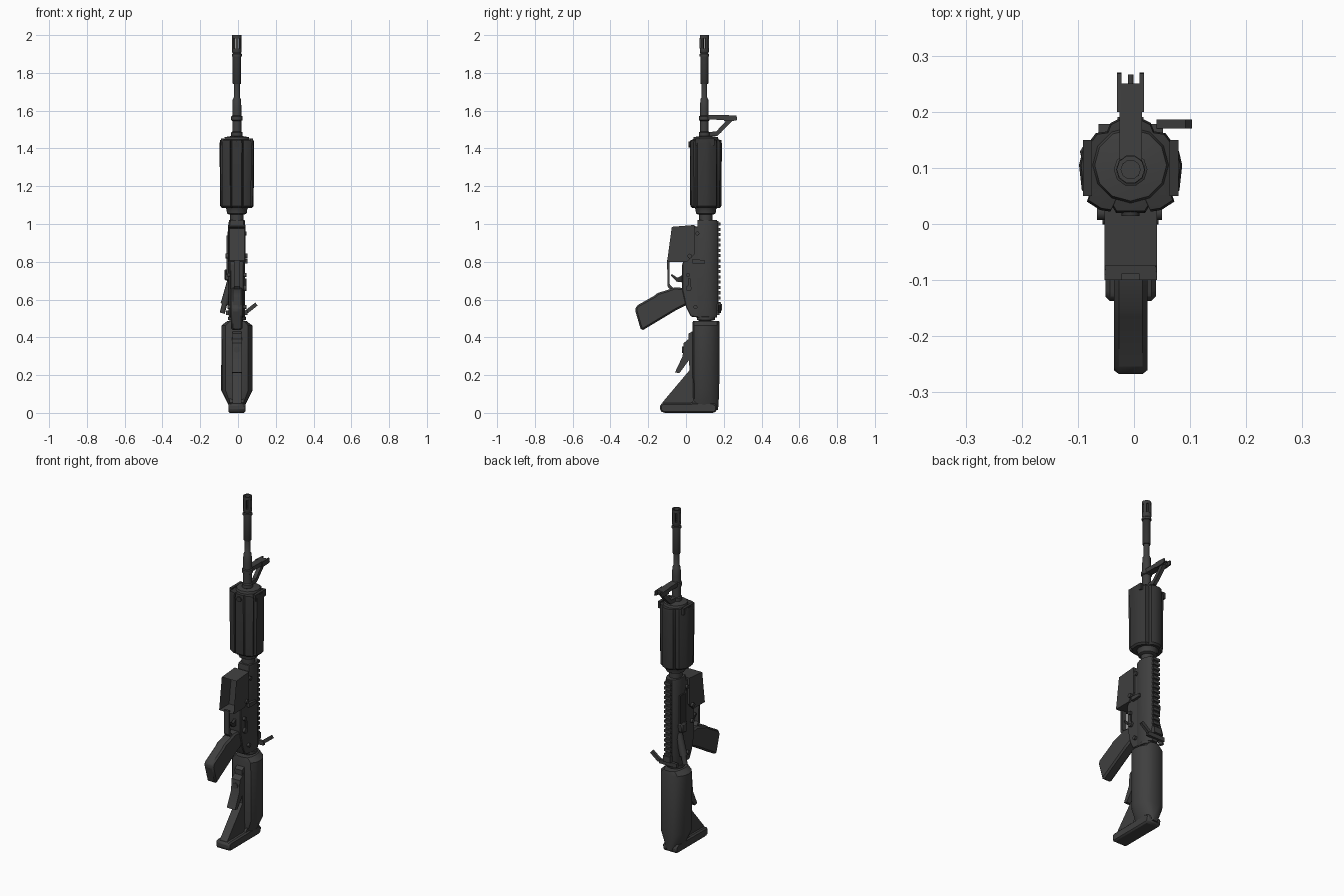
import bpy, bmesh, math
from mathutils import Vector, Matrix

if "Cube" in bpy.data.objects:
    bpy.data.objects.remove(bpy.data.objects["Cube"])

CX, BY = -0.006, 0.097     # lengthwise axis of the barrel


def material(name, v):
    m = bpy.data.materials.new(name)
    m.diffuse_color = (v, v, v, 1)
    m.use_nodes = True
    m.node_tree.nodes["Principled BSDF"].inputs["Base Color"].default_value = m.diffuse_color
    return m


GREY = material("dark grey metal", 0.050)
BLACK = material("black metal", 0.030)
GUARD = material("charcoal plastic", 0.036)


def finish(name, bm, mat, angle=32, bevel=0):
    bmesh.ops.recalc_face_normals(bm, faces=bm.faces)
    me = bpy.data.meshes.new(name)
    bm.to_mesh(me)
    bm.free()
    me.materials.append(mat)
    ob = bpy.data.objects.new(name, me)
    bpy.context.collection.objects.link(ob)
    if bevel:
        b = ob.modifiers.new("bevel", "BEVEL")
        b.width, b.segments = bevel, 1
    bpy.ops.object.select_all(action='DESELECT')
    ob.select_set(True)
    bpy.context.view_layer.objects.active = ob
    bpy.ops.object.shade_smooth_by_angle(angle=math.radians(angle))
    return ob


def loft_bm(loops, caps=True, closed=False):
    bm = bmesh.new()
    rings = [[bm.verts.new(p) for p in lp] for lp in loops]
    pairs = list(zip(rings, rings[1:])) + ([(rings[-1], rings[0])] if closed else [])
    for a, b in pairs:
        for i in range(len(a)):
            j = (i + 1) % len(a)
            bm.faces.new((a[i], a[j], b[j], b[i]))
    if caps and not closed:
        bm.faces.new(rings[0])
        bm.faces.new(rings[-1])
    return bm


def lathe(name, prof, mat, n=10, closed=False, at=(CX, BY)):
    loops = [[(at[0] + r * math.cos(2 * math.pi * i / n), at[1] + r * math.sin(2 * math.pi * i / n), z)
              for i in range(n)] for r, z in prof]
    return finish(name, loft_bm(loops, closed=closed), mat, 46)


def plate_bm(prof, half, cx=CX):          # side outline (y, z) widened along x
    return loft_bm([[(cx + s * half, y, z) for y, z in prof] for s in (-1, 1)])


def plate(name, prof, half, mat=GREY, cx=CX, bevel=0):
    return finish(name, plate_bm(prof, half, cx), mat, 30, bevel)


def mirrored(half):                       # right half section -> full loop
    return half + [(-x, y) for x, y in reversed(half)]


def tube(name, half, sections, mat, mid):
    """loft a mirrored section through (z, scale x, scale y)"""
    loops = [[(CX + x * sx, mid + (y - mid) * sy, z) for x, y in mirrored(half)] for z, sx, sy in sections]
    return finish(name, loft_bm(loops), mat, 35)


def box(name, c, size, mat=GREY, rot=None):
    bm = bmesh.new()
    m = Matrix.Translation(c) @ (rot or Matrix()) @ Matrix.Diagonal((*size, 1))
    bmesh.ops.create_cube(bm, size=1, matrix=m)
    return finish(name, bm, mat)


def rod(name, a, b, r, mat=GREY, n=8):
    a, b = Vector(a), Vector(b)
    bm = bmesh.new()
    m = Matrix.Translation((a + b) / 2) @ (b - a).to_track_quat('Z', 'Y').to_matrix().to_4x4()
    bmesh.ops.create_cone(bm, cap_ends=True, segments=n, radius1=r, radius2=r, depth=(b - a).length, matrix=m)
    return finish(name, bm, mat, 46)


# barrel and slotted muzzle
lathe("barrel_front", [(.021, 1.74), (.022, 1.745), (.022, 1.895), (.017, 1.9), (.017, 1.92)], BLACK)
lathe("barrel_rear", [(.024, 1.08), (.024, 1.61), (.022, 1.66), (.016, 1.67), (.016, 1.75)], GREY)
lathe("muzzle_collar", [(.015, 1.885), (.026, 1.888), (.026, 1.9), (.021, 1.904), (.025, 1.91), (.025, 1.93), (.015, 1.93)], GREY)
lathe("muzzle_ring", [(.017, 1.982), (.025, 1.982), (.025, 2.0), (.017, 2.0)], GREY, closed=True)
for k in range(6):
    t = math.radians(30 + 60 * k)
    box(f"muzzle_fin_{k}", (CX + .0205 * math.cos(t), BY + .0205 * math.sin(t), 1.956), (.008, .015, .056),
        GREY, Matrix.Rotation(t, 4, 'Z'))

# front sight
for k, z in enumerate((1.475, 1.56)):
    lathe(f"sight_band_{k}", [(.024, z - .014), (.03, z - .01), (.03, z + .01), (.024, z + .014)], GREY)
plate("sight_arm", [(.11, 1.553), (.11, 1.578), (.25, 1.575), (.25, 1.55)], .02)
plate("sight_strut", [(.225, 1.56), (.25, 1.552), (.185, 1.484), (.165, 1.466), (.11, 1.466), (.11, 1.486), (.16, 1.49)], .011)
for s in (-1, 1):
    plate("sight_ear", [(.2, 1.545), (.2, 1.577), (.268, 1.574), (.27, 1.55), (.245, 1.545)], .004, cx=CX + s * .02)
rod("sight_post", (CX, .24, 1.563), (CX, .266, 1.563), .005)

# handguard with grooves between its panels
guard = [(.016, .19), (.036, .18), (.042, .165), (.062, .162), (.086, .13), (.092, .105), (.087, .06),
         (.074, .052), (.078, .04), (.055, .025), (.036, .022), (.032, .03), (.026, .02)]
tube("handguard", guard, [(1.085, .86, .86), (1.095, .96, .97), (1.425, 1, 1), (1.445, .96, .96), (1.447, .75, .75)], GUARD, .105)
lathe("handguard_cap", [(.06, 1.44), (.068, 1.446), (.064, 1.46), (.026, 1.466)], GREY, 12, at=(CX, .105))
for s in (-1, 1):
    plate("handguard_lip", [(.05, 1.415), (.05, 1.453), (.15, 1.453), (.15, 1.415)], .008, GUARD, CX + s * .077)
rod("handguard_stud", (CX, .035, 1.42), (CX, .014, 1.42), .016, GUARD)
lathe("guard_ring", [(.04, 1.05), (.052, 1.056), (.055, 1.078), (.062, 1.09)], GREY, 12, at=(CX, .105))
lathe("barrel_nut", [(.036, 1.01), (.036, 1.055)], GREY, 12, at=(CX, .105))

# upper receiver with toothed top rail
upper = [(.018, .166), (.03, .155), (.043, .128), (.044, .09), (.036, .06)]
tube("upper_receiver", upper, [(.505, .92, .95), (.52, 1, 1), (1.005, 1, 1), (1.02, .94, .96)], GREY, .11)
box("rail_base", (CX, .165, .79), (.032, .014, .45))
for k in range(16):
    box(f"rail_tooth_{k}", (CX, .175, .58 + k * .028), (.044, .014, .016))

# right-hand details: port cover, deflector, plunger
box("port_cover", (CX - .046, .108, .83), (.012, .05, .19), BLACK)
rod("port_hinge", (CX - .05, .08, .73), (CX - .05, .08, .94), .006)
plate("case_deflector", [(.085, .76), (.14, .76), (.135, .71), (.09, .70)], .016, GREY, CX - .05, .006)
rod("plunger_housing", (CX - .03, .12, .70), (CX - .066, .125, .575), .021)
rod("plunger_cap", (CX - .064, .125, .58), (CX - .077, .127, .528), .014)

# charging handle and rear sight
box("charging_bar", (CX, .17, .53), (.115, .016, .024))
box("charging_latch", (.072, .178, .556), (.065, .016, .02), GREY, Matrix.Rotation(math.radians(-38), 4, 'Y'))
box("rear_sight", (CX, .178, .56), (.046, .026, .035))

# lower receiver
plate("lower_receiver", [(.085, .985), (.03, .99), (0, .82), (-.02, .79), (-.02, .65), (.0, .56), (.025, .51), (.1, .50)], .036, bevel=.004)
bm = plate_bm([(.045, .995), (-.075, .985), (-.1, .80), (.005, .80), (.045, .84)], .047)
bmesh.ops.recalc_face_normals(bm, faces=bm.faces)
mouth = [f for f in bm.faces if f.normal.y < -.8]
bmesh.ops.inset_region(bm, faces=mouth, thickness=.011)
bmesh.ops.translate(bm, verts=list({v for f in mouth for v in f.verts}), vec=(0, .08, 0))
finish("magazine_well", bm, GREY)

# trigger, guard and grip
plate("trigger_guard", [(-.1, .81), (-.088, .81), (-.086, .68), (-.06, .655), (-.075, .64), (-.098, .67)], .016)
plate("trigger", [(-.01, .735), (-.045, .715), (-.075, .735), (-.08, .728), (-.05, .695), (-.01, .69)], .008, BLACK)
plate("grip", [(.0, .66), (-.06, .665), (-.1, .65), (-.15, .635), (-.165, .622), (-.262, .567), (-.27, .545),
               (-.238, .437), (-.225, .44), (-.05, .545), (.01, .575)], .03, bevel=.009)

# left-hand controls and cross pins
lx = CX + .036
rod("selector_pivot", (lx, .015, .66), (lx + .014, .015, .66), .016)
box("selector_lever", (lx + .012, .018, .685), (.008, .014, .055))
plate("bolt_catch", [(.035, .79), (.035, .815), (.1, .808), (.1, .79)], .008, GREY, lx + .012)
rod("magazine_catch", (CX - .06, .02, .83), (CX + .056, .02, .83), .013)
for k, (y, z) in enumerate(((.06, .95), (.05, .56), (.01, .73))):
    rod(f"cross_pin_{k}", (CX - .05, y, z), (CX + .05, y, z), .011)

# buffer tube and nut
lathe("buffer_tube", [(.033, .44), (.033, .52)], GREY, 12, at=(CX, .103))
lathe("tube_nut", [(.04, .49), (.048, .493), (.048, .508), (.04, .511)], GREY, 12, at=(CX, .105))

# shoulder stock
body = [(.026, .178), (.055, .165), (.077, .13), (.083, .095), (.078, .065), (.06, .042), (.03, .034)]
tube("stock_body", body, [(.486, .62, .97), (.462, .99, 1), (.12, 1.0, .97), (.045, .55, .92), (.015, .48, .88)], GREY, .105)
plate("stock_web", [(.06, .445), (.012, .42), (.018, .225), (-.125, .055), (-.13, .02), (.14, .02), (.14, .12), (.06, .2)], .024)
plate("stock_lever", [(.025, .40), (-.012, .37), (-.018, .30), (-.058, .215), (-.035, .21), (.02, .285)], .027)
rod("stock_pin", (CX, .03, .335), (CX, -.02, .335), .017)
for s in (-1, 1):
    plate("stock_rib", [(.02, .04), (.06, .10), (.10, .05)], .008, GREY, CX + s * .03)
plate("butt_plate", [(-.137, .012), (-.137, .045), (-.12, .052), (.14, .055), (.165, .04), (.163, .012), (.15, 0), (-.12, 0)],
      .045, bevel=.008)
